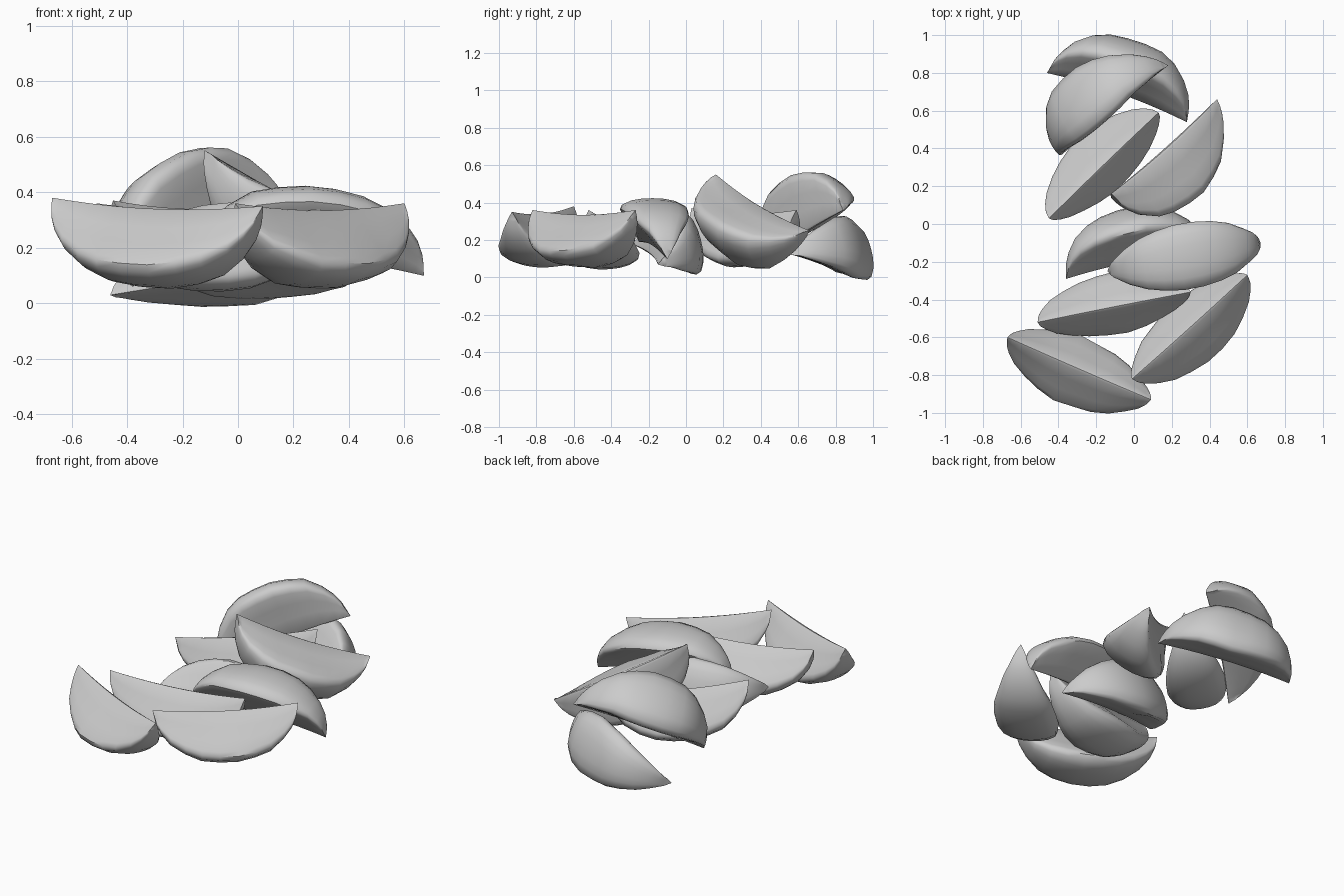
import bpy, bmesh, random
from mathutils import Vector

if "Cube" in bpy.data.objects:
    bpy.data.objects.remove(bpy.data.objects["Cube"])

random.seed(4)

# Half cross-section: (across, depth) from the cut ridge round to the rind
HALF = [(0.07, 0.01), (0.36, 0.25), (0.68, 0.48), (0.93, 0.67), (1.0, 0.76),
        (0.94, 0.86), (0.66, 0.95), (0.33, 0.99)]
SECTION = [(0, -0.01)] + HALF + [(0, 1.0)] + [(-u, v) for u, v in reversed(HALF)]
STATIONS = [-1, -0.98, -0.92, -0.8, -0.6, -0.38, -0.13, 0.13, 0.38, 0.6, 0.8, 0.92, 0.98, 1]


def wedge(name, tip_a, tip_b, belly, depth=0.285, half_width=0.175):
    """Wedge with its straight ridge between two tips, rind facing 'belly'."""
    a, b = Vector(tip_a), Vector(tip_b)
    axis = (b - a).normalized()
    down = Vector(belly)
    down = (down - axis * down.dot(axis)).normalized()
    side = axis.cross(down)
    mid, half = (a + b) / 2, (b - a).length / 2
    bm = bmesh.new()
    rings = []
    for t in STATIONS:
        d = 0.05 + (depth - 0.05) * (1 - abs(t) ** 2.7) ** 0.62
        w = 0.024 + (half_width - 0.024) * (1 - abs(t) ** 2) ** 0.78
        d *= random.uniform(0.98, 1.02)
        w *= random.uniform(0.97, 1.03)
        sag = 0.028 * (1 - t * t)
        ring = []
        for u, v in SECTION:
            p = mid + axis * (t * half * (1 - 0.03 * v)) + side * (u * w) + down * (sag + v * d)
            ring.append(bm.verts.new(p))
        rings.append(ring)
    n = len(SECTION)
    for r0, r1 in zip(rings, rings[1:]):
        for i in range(n):
            j = (i + 1) % n
            bm.faces.new((r0[i], r0[j], r1[j], r1[i]))
    bm.faces.new(rings[0])
    bm.faces.new(rings[-1])
    bmesh.ops.recalc_face_normals(bm, faces=bm.faces)
    for f in bm.faces:
        f.smooth = True
    for e in bm.edges:
        if len(e.link_faces) == 2 and e.calc_face_angle() > 0.8:
            e.smooth = False
    me = bpy.data.meshes.new(name)
    bm.to_mesh(me)
    bm.free()
    ob = bpy.data.objects.new(name, me)
    bpy.context.collection.objects.link(ob)
    return ob


# Back pair: one lying on its cut face, one leaning over it
wedge("back_lying_wedge", (-0.46, 0.80, 0.03), (0.28, 0.54, 0.13), (0.3, 0.85, 0.3))
wedge("back_top_wedge", (-0.38, 0.37, 0.06), (0.18, 0.84, 0.36), (-0.52, 0.25, 0.8), 0.315, 0.185)
# Middle pair with ridges up
wedge("middle_left_wedge", (-0.45, 0.03, 0.37), (0.13, 0.59, 0.36), (-0.08, 0.08, -1), 0.28, 0.17)
wedge("middle_right_wedge", (-0.12, 0.16, 0.55), (0.44, 0.66, 0.25), (0.36, -0.5, -0.85), 0.32, 0.185)
# Centre pair: lying wedge and one with its rind up
wedge("centre_lying_wedge", (-0.36, -0.29, 0.18), (0.40, -0.15, 0.07), (-0.05, 0.95, 0.25), 0.275)
wedge("centre_top_wedge", (-0.14, -0.25, 0.19), (0.67, -0.10, 0.10), (0.05, 0.02, 1), 0.245)
# Front three, rind down
wedge("front_inner_wedge", (-0.51, -0.52, 0.36), (0.30, -0.36, 0.34), (0, 0.08, -1), 0.275, 0.165)
wedge("front_right_wedge", (-0.01, -0.82, 0.36), (0.60, -0.27, 0.36), (0.06, -0.1, -1), 0.275, 0.18)
wedge("front_left_wedge", (-0.67, -0.60, 0.38), (0.09, -0.93, 0.35), (0, -0.1, -1), 0.28, 0.185)
